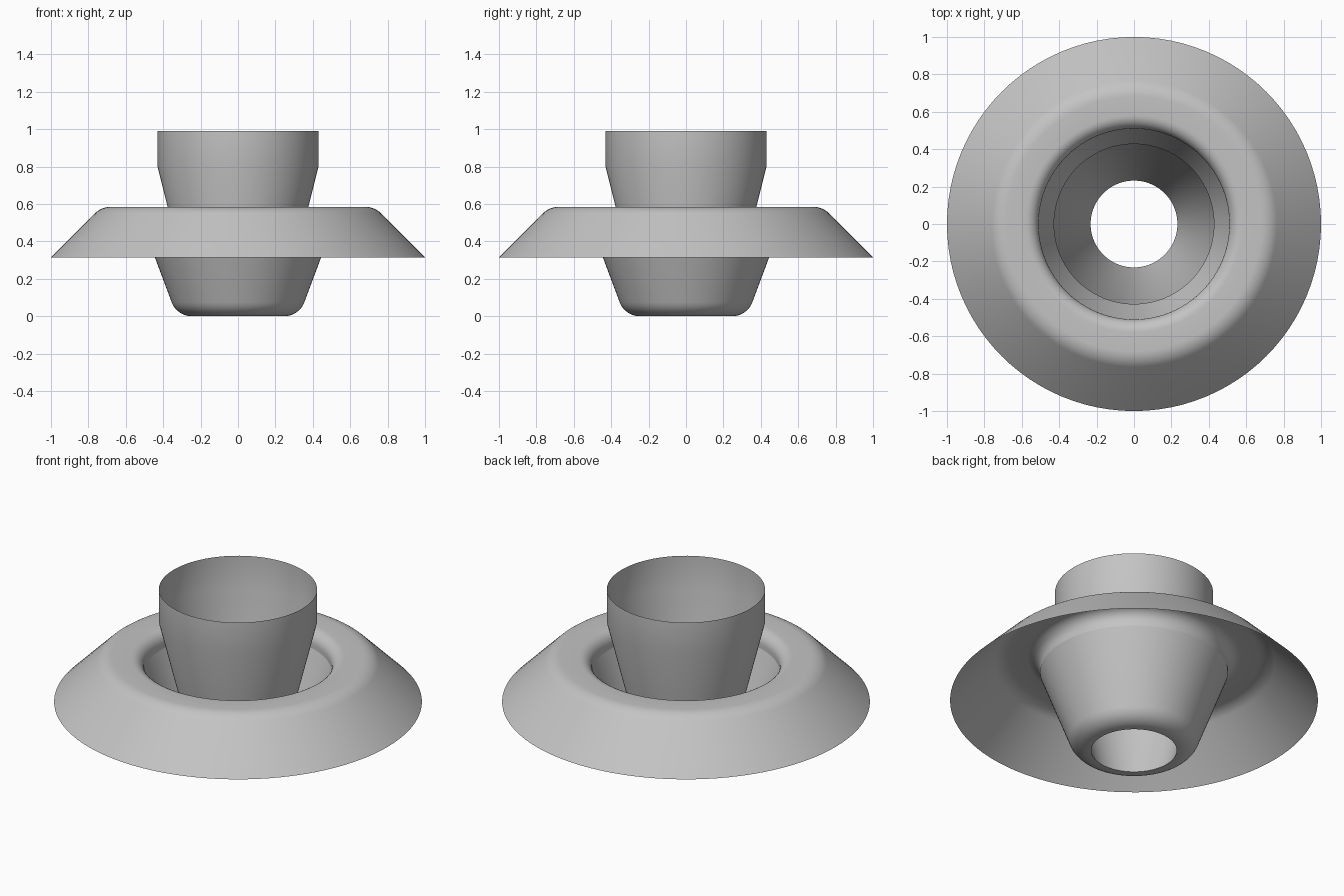
import bpy, bmesh
from math import cos, sin, pi, radians
from mathutils import Vector

cube = bpy.data.objects.get("Cube")
if cube:
    bpy.data.objects.remove(cube, do_unlink=True)

SEGMENTS = 96

grey = bpy.data.materials.new("plain_grey")
grey.use_nodes = True
grey.diffuse_color = (0.55, 0.55, 0.55, 1)
grey.node_tree.nodes["Principled BSDF"].inputs["Base Color"].default_value = grey.diffuse_color


def rounded(points, steps=8):
    """Profile of (radius, height, tangent length); corners with a length become curves."""
    result = []
    for i, (r, z, t) in enumerate(points):
        corner = Vector((r, z))
        if t == 0:
            result.append(corner)
            continue
        to_prev = (Vector(points[i - 1][:2]) - corner).normalized()
        to_next = (Vector(points[i + 1][:2]) - corner).normalized()
        start, end = corner + to_prev * t, corner + to_next * t
        # True circular arc tangent to both neighbouring lines
        half = to_prev.angle(to_next) / 2
        centre = corner + (to_prev + to_next).normalized() * (t / cos(half))
        a, b = start - centre, end - centre
        sweep = a.angle(b)
        for k in range(steps + 1):
            u = k / steps
            result.append(centre + (a * sin((1 - u) * sweep) + b * sin(u * sweep)) / sin(sweep))
    return result


def lathe(name, points):
    """Spin a profile around the vertical axis into a thin smooth sheet."""
    bm = bmesh.new()
    rings = []
    for r, z in rounded(points):
        rings.append([bm.verts.new((r * cos(2 * pi * s / SEGMENTS), r * sin(2 * pi * s / SEGMENTS), z))
                      for s in range(SEGMENTS)])
    for low, high in zip(rings, rings[1:]):
        for s in range(SEGMENTS):
            n = (s + 1) % SEGMENTS
            bm.faces.new((low[s], low[n], high[n], high[s]))
    mesh = bpy.data.meshes.new(name)
    bm.to_mesh(mesh)
    bm.free()
    mesh.materials.append(grey)
    obj = bpy.data.objects.new(name, mesh)
    bpy.context.collection.objects.link(obj)
    bpy.ops.object.select_all(action="DESELECT")
    obj.select_set(True)
    bpy.context.view_layer.objects.active = obj
    bpy.ops.object.shade_smooth_by_angle(angle=radians(30))


# Sloping outer skirt, flat shoulder and rolled inner lip
lathe("flared_skirt", [(1.0, 0.315, 0), (0.73, 0.585, 0.05), (0.51, 0.585, 0.07), (0.51, 0.49, 0)])

# Tapered cup hanging from the lip, with a rounded base
lathe("tapered_cup", [(0.51, 0.49, 0), (0.327, 0, 0.08), (0.232, 0, 0)])

# Inner funnel rising from the base hole to a straight collar
lathe("inner_funnel", [(0.232, 0, 0), (0.43, 0.8, 0), (0.43, 0.99, 0)])
